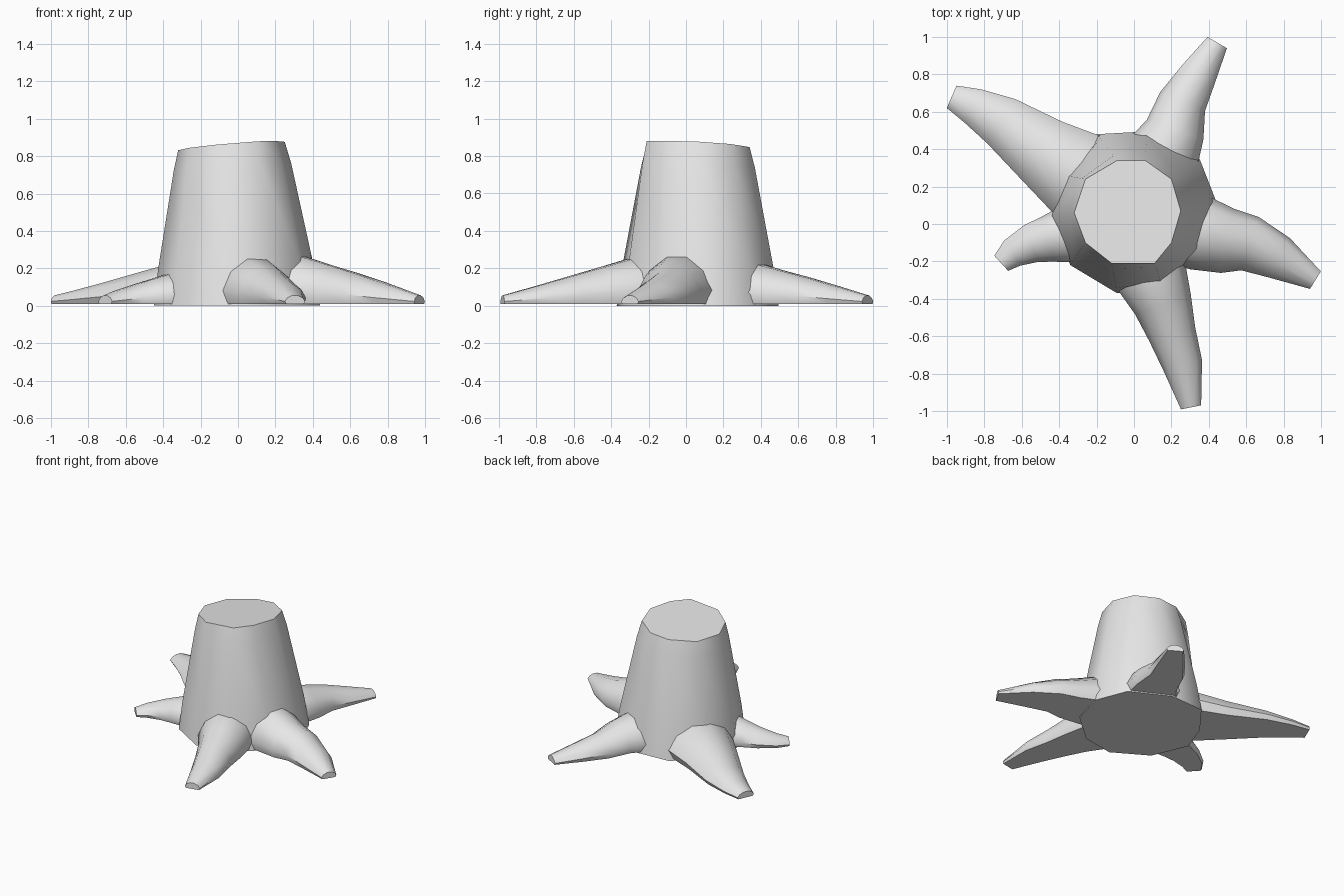
import bpy
import bmesh
import math
from mathutils import Vector

if "Cube" in bpy.data.objects:
    bpy.data.objects.remove(bpy.data.objects["Cube"], do_unlink=True)

# Single plain colour
grey = bpy.data.materials.new("light_grey")
grey.use_nodes = True
COLOUR = (0.8, 0.8, 0.8, 1)
grey.diffuse_color = COLOUR
grey.node_tree.nodes["Principled BSDF"].inputs["Base Color"].default_value = COLOUR


def loft(name, rings):
    """Skin a list of equal-length closed rings and cap both ends."""
    bm = bmesh.new()
    loops = [[bm.verts.new(point) for point in ring] for ring in rings]
    count = len(loops[0])
    for lower, upper in zip(loops, loops[1:]):
        for i in range(count):
            j = (i + 1) % count
            bm.faces.new((lower[i], lower[j], upper[j], upper[i]))
    bm.faces.new(loops[0])
    bm.faces.new(loops[-1])
    bmesh.ops.recalc_face_normals(bm, faces=bm.faces[:])
    mesh = bpy.data.meshes.new(name)
    bm.to_mesh(mesh)
    bm.free()
    mesh.materials.append(grey)
    part = bpy.data.objects.new(name, mesh)
    bpy.context.collection.objects.link(part)
    bpy.ops.object.select_all(action="DESELECT")
    part.select_set(True)
    bpy.context.view_layer.objects.active = part
    bpy.ops.object.shade_smooth_by_angle(angle=math.radians(50))
    return part


# Trunk: an uneven ten-sided taper with a slanted cut on top
base_outline = [(-.2, .48), (.07, .495), (.35, .35), (.44, .12), (.37, -.14),
                (.15, -.33), (-.09, -.37), (-.34, -.22), (-.45, .04), (-.37, .26)]
cut_outline = [(-.09, .34), (.06, .34), (.2, .24), (.25, .07), (.2, -.1),
               (.11, -.21), (-.12, -.21), (-.26, -.1), (-.32, .06), (-.26, .24)]


def trunk_ring(height, taper):
    ring = []
    for base, cut in zip(base_outline, cut_outline):
        x, y = Vector(base).lerp(Vector(cut), taper)
        cut_height = .86 + .08 * cut[0] - .05 * cut[1]
        ring.append((x, y, height * cut_height))
    return ring


loft("trunk", [trunk_ring(h, t) for h, t in ((0, 0), (.24, .18), (.87, .82), (1, 1))])

# Roots: flat-bottomed sections swept along a curved path (x, y, half width)
SECTION = [(-.88, 0), (-1, .3), (-.75, .72), (-.27, 1),
           (.27, 1), (.75, .72), (1, .3), (.88, 0)]
GROUND = .01
TIP_HEIGHT = .045


def root(name, start_height, path):
    points = [Vector((x, y)) for x, y, _ in path]
    widths = [w for _, _, w in path]
    # Bury the thick end inside the trunk
    points.insert(0, points[0].lerp(Vector((0, .06)), .3))
    widths.insert(0, widths[0])
    travelled = [0]
    for a, b in zip(points, points[1:]):
        travelled.append(travelled[-1] + (b - a).length)
    rings = []
    for i, centre in enumerate(points):
        ahead = points[min(i + 1, len(points) - 1)]
        behind = points[max(i - 1, 0)]
        along = (ahead - behind).normalized()
        side = Vector((along.y, -along.x))
        done = max(0, travelled[i] - travelled[1]) / (travelled[-1] - travelled[1])
        height = start_height + (TIP_HEIGHT - start_height) * done
        ring = []
        for across, up in SECTION:
            spot = centre + side * across * widths[i]
            ring.append((spot.x, spot.y, GROUND + up * height))
        rings.append(ring)
    return loft(name, rings)


root("back_right_root", .22, [(-.31, .27, .24), (-.49, .39, .19), (-.71, .55, .14),
                              (-.86, .63, .1), (-.975, .68, .065)])
root("back_left_root", .21, [(.17, .4, .19), (.22, .505, .16), (.26, .655, .13),
                             (.345, .8, .1), (.445, .97, .06)])
root("left_root", .25, [(.355, -.05, .2), (.5, -.09, .175), (.62, -.105, .15),
                        (.775, -.18, .12), (.97, -.3, .055)])
root("front_root", .24, [(.1, -.3, .19), (.155, -.43, .158), (.205, -.59, .128),
                         (.26, -.755, .107), (.305, -.98, .055)])
root("right_root", .16, [(-.37, -.06, .15), (-.46, -.08, .125), (-.55, -.105, .105),
                         (-.65, -.155, .08), (-.71, -.21, .055)])
